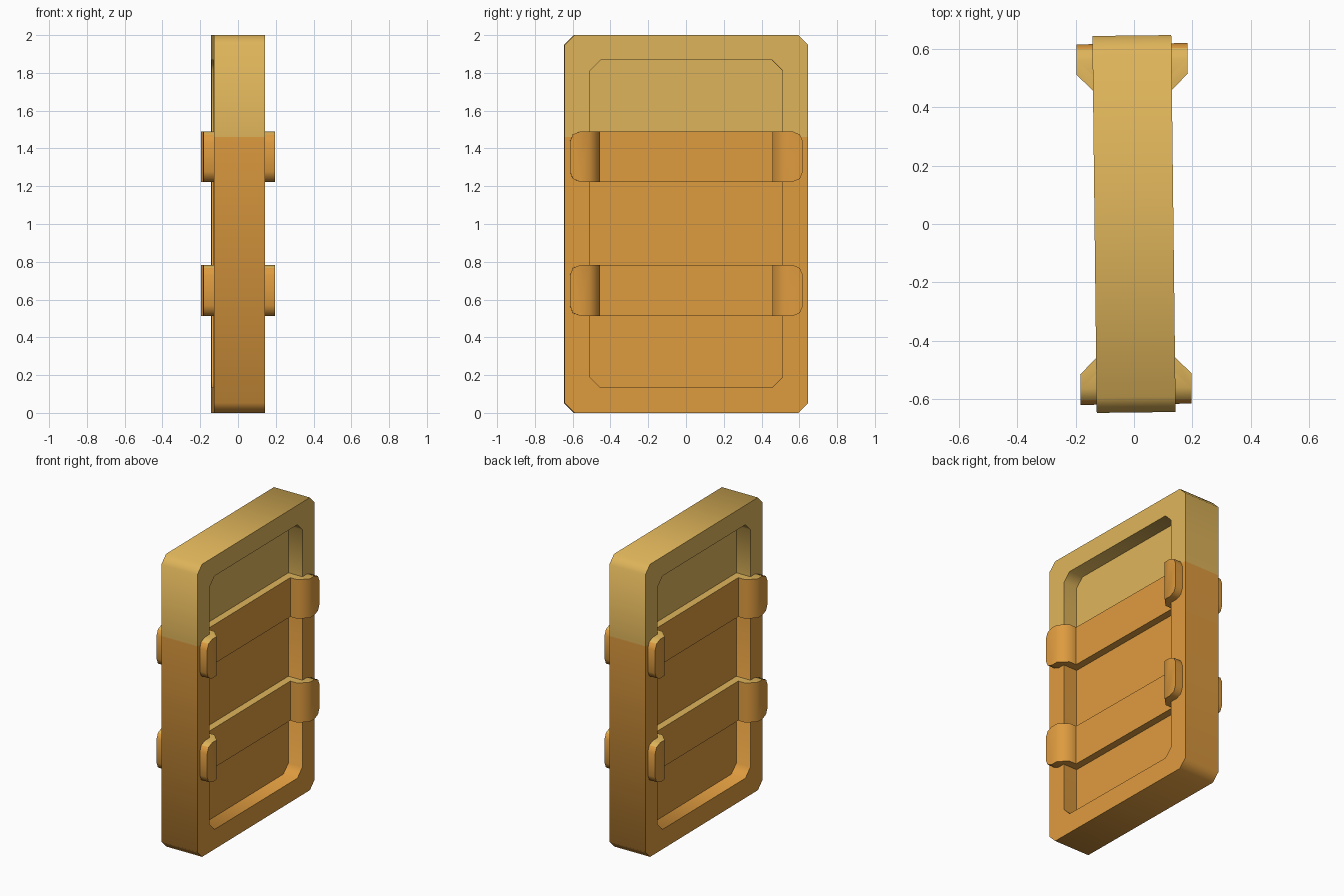
import bpy, bmesh, math

if "Cube" in bpy.data.objects:
    bpy.data.objects.remove(bpy.data.objects["Cube"])

TURN = math.radians(0.67)      # the whole door sits very slightly turned
SPLIT = 1.46                   # height where the colour changes


def material(name, rgb):
    m = bpy.data.materials.new(name)
    m.diffuse_color = (*rgb, 1)
    m.use_nodes = True
    m.node_tree.nodes["Principled BSDF"].inputs["Base Color"].default_value = m.diffuse_color
    return m


orange = material("orange", (0.73, 0.328, 0.050))
gold = material("gold", (0.73, 0.456, 0.102))


def finish(bm, name, turn, is_gold):
    bmesh.ops.recalc_face_normals(bm, faces=bm.faces)
    bm.normal_update()
    for f in bm.faces:
        f.material_index = 1 if is_gold(f) else 0
    me = bpy.data.meshes.new(name)
    bm.to_mesh(me)
    bm.free()
    ob = bpy.data.objects.new(name, me)
    bpy.context.collection.objects.link(ob)
    me.materials.append(orange)
    me.materials.append(gold)
    ob.rotation_euler.z = turn
    bpy.ops.object.select_all(action='DESELECT')
    ob.select_set(True)
    bpy.context.view_layer.objects.active = ob
    bpy.ops.object.shade_smooth_by_angle(angle=math.radians(50))
    return ob


def ring(bm, x, w, z0, z1, c):
    """Rectangle with cut corners in the y-z plane."""
    pts = [(w, z0 + c), (w, z1 - c), (w - c, z1), (c - w, z1),
           (-w, z1 - c), (-w, z0 + c), (c - w, z0), (w - c, z0)]
    return [bm.verts.new((x, y, z)) for y, z in pts]


def bridge(bm, a, b):
    for i in range(len(a)):
        j = (i + 1) % len(a)
        bm.faces.new((a[i], a[j], b[j], b[i]))


# door slab with a recessed panel on both sides
bm = bmesh.new()
outer = []
for s in (1, -1):
    rim = ring(bm, s * 0.135, 0.645, 0, 2, 0.053)
    lip = ring(bm, s * 0.135, 0.51, 0.135, 1.867, 0.055)
    floor = ring(bm, s * 0.03, 0.51, 0.135, 1.867, 0.055)
    bridge(bm, rim, lip)
    bridge(bm, lip, floor)
    bm.faces.new(floor)
    outer.append(rim)
bridge(bm, *outer)
bmesh.ops.bisect_plane(bm, geom=bm.verts[:] + bm.edges[:] + bm.faces[:],
                       plane_co=(0, 0, SPLIT), plane_no=(0, 0, 1))
finish(bm, "door_slab", TURN, lambda f: f.calc_center_median().z > SPLIT)


def strap(name, z0, z1, turn):
    """Cross strap: thin in the recess, with thick clamps over the frame."""
    half = [(0.025, 0.51), (0.13, 0.51), (0.13, 0.617), (0.19, 0.617),
            (0.19, 0.513), (0.135, 0.457), (0.08, 0.457)]
    prof = half + [(x, -y) for x, y in reversed(half)]
    bm = bmesh.new()
    base = bm.faces.new([bm.verts.new((x, y, z0)) for x, y in prof])
    new = bmesh.ops.extrude_face_region(bm, geom=[base], use_keep_orig=True)["geom"]
    bmesh.ops.translate(bm, vec=(0, 0, z1 - z0),
                        verts=[v for v in new if isinstance(v, bmesh.types.BMVert)])
    bmesh.ops.recalc_face_normals(bm, faces=bm.faces)
    # round the outer corners of the clamps
    ends = [e for e in bm.edges if all(abs(v.co.y) > 0.61 for v in e.verts)
            and abs(e.verts[0].co.x - e.verts[1].co.x) > 0.01]
    bmesh.ops.bevel(bm, geom=ends, offset=0.055, segments=2, profile=0.5,
                    affect='EDGES')
    finish(bm, name, turn, lambda f: f.normal.z > 0.9)


for level, z0, z1 in (("lower", 0.513, 0.783), ("upper", 1.223, 1.49)):
    for side, turn in (("right", TURN), ("left", TURN + math.pi)):
        strap(f"{level}_strap_{side}", z0, z1, turn)
